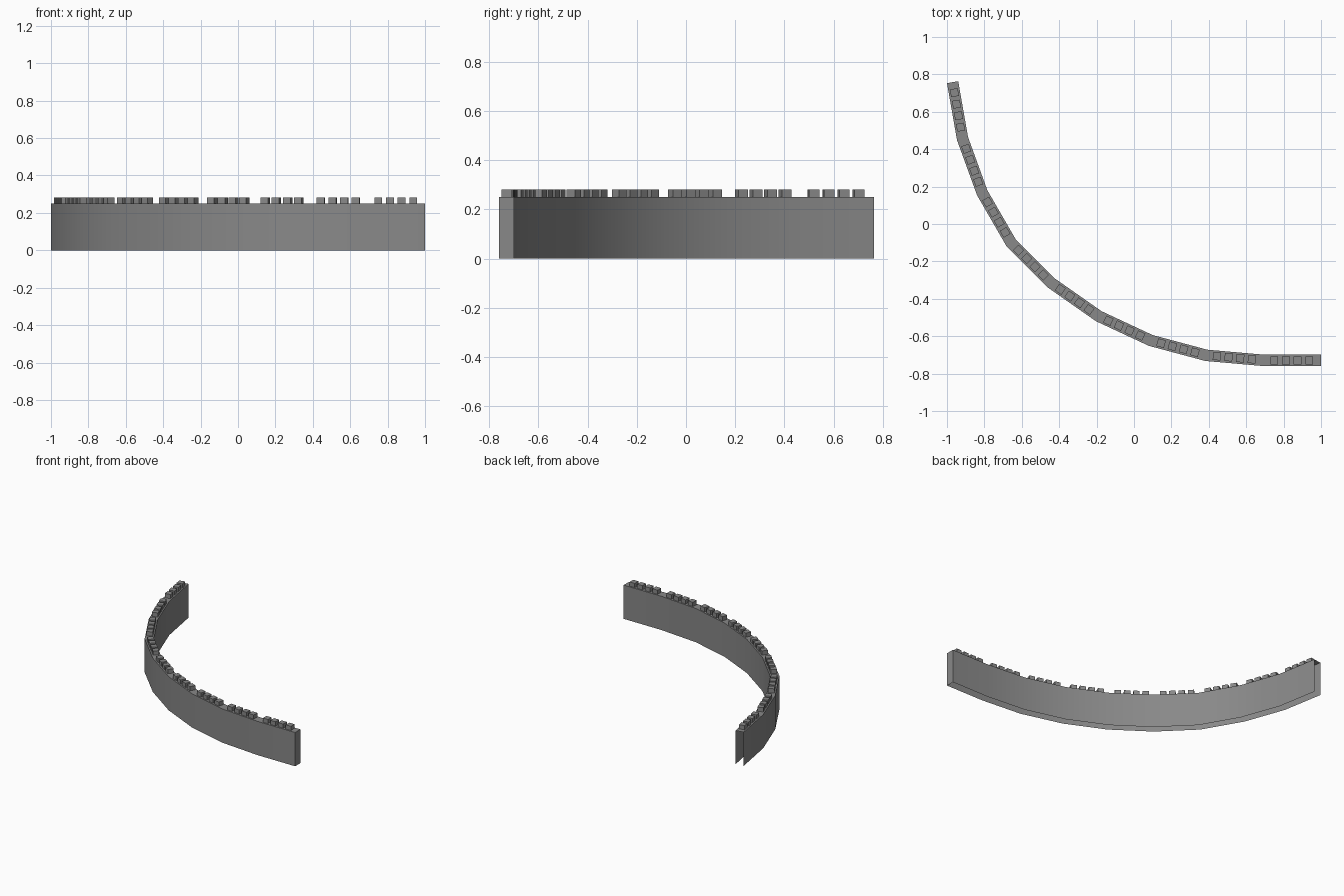
import bpy
import bmesh
from math import cos, sin, radians
from mathutils import Vector, Matrix

cube = bpy.data.objects.get("Cube")
if cube:
    bpy.data.objects.remove(cube, do_unlink=True)

HEADINGS = [radians(a) for a in (0, 5, 15, 25, 35, 45, 60, 70, 80)]
SEGMENT = 0.3073
HALF = 0.0305
WALL_TOP, MERLON_TOP = 0.25, 0.281
MERLON, SPACING = 0.042, 0.0625

stone = bpy.data.materials.new("grey stone")
stone.use_nodes = True
GREY = (0.25, 0.25, 0.25, 1)
stone.diffuse_color = GREY
stone.node_tree.nodes["Principled BSDF"].inputs["Base Color"].default_value = GREY


def direction(a):
    return Vector((-cos(a), sin(a), 0))


def outward(a):
    return Vector((-sin(a), -cos(a), 0))


def finish(bm, name):
    mesh = bpy.data.meshes.new(name)
    bm.to_mesh(mesh)
    bm.free()
    mesh.materials.append(stone)
    obj = bpy.data.objects.new(name, mesh)
    bpy.context.collection.objects.link(obj)
    return obj


# Centre line of the wall
path = [Vector((1, -0.729, 0))]
for a in HEADINGS:
    path.append(path[-1] + direction(a) * SEGMENT)

# Hollow wall shell with mitred corners: open underneath and at the far end
bm = bmesh.new()
up = Vector((0, 0, WALL_TOP))
rings = []
for i, p in enumerate(path):
    before = HEADINGS[max(i - 1, 0)]
    after = HEADINGS[min(i, len(HEADINGS) - 1)]
    side = outward((before + after) / 2) * HALF / cos((after - before) / 2)
    rings.append([bm.verts.new(v) for v in
                  (p + side, p + side + up, p - side + up, p - side)])
for r, s in zip(rings, rings[1:]):
    for k in range(3):
        bm.faces.new((r[k], r[k + 1], s[k + 1], s[k]))
bm.faces.new(reversed(rings[0]))
wall = finish(bm, "curved_wall")

# Four merlons on each straight stretch
bm = bmesh.new()
for p, a in zip(path, HEADINGS):
    for k in range(4):
        along = SEGMENT / 2 + 0.003 + (k - 1.5) * SPACING
        centre = p + direction(a) * along
        centre.z = (WALL_TOP + MERLON_TOP) / 2
        matrix = (Matrix.Translation(centre) @ Matrix.Rotation(-a, 4, "Z")
                  @ Matrix.Diagonal((MERLON, MERLON, MERLON_TOP - WALL_TOP, 1)))
        bmesh.ops.create_cube(bm, size=1, matrix=matrix)
finish(bm, "merlons")

# Smooth bend with crisp edges
bpy.ops.object.select_all(action="DESELECT")
wall.select_set(True)
bpy.context.view_layer.objects.active = wall
bpy.ops.object.shade_smooth_by_angle(angle=radians(30))
